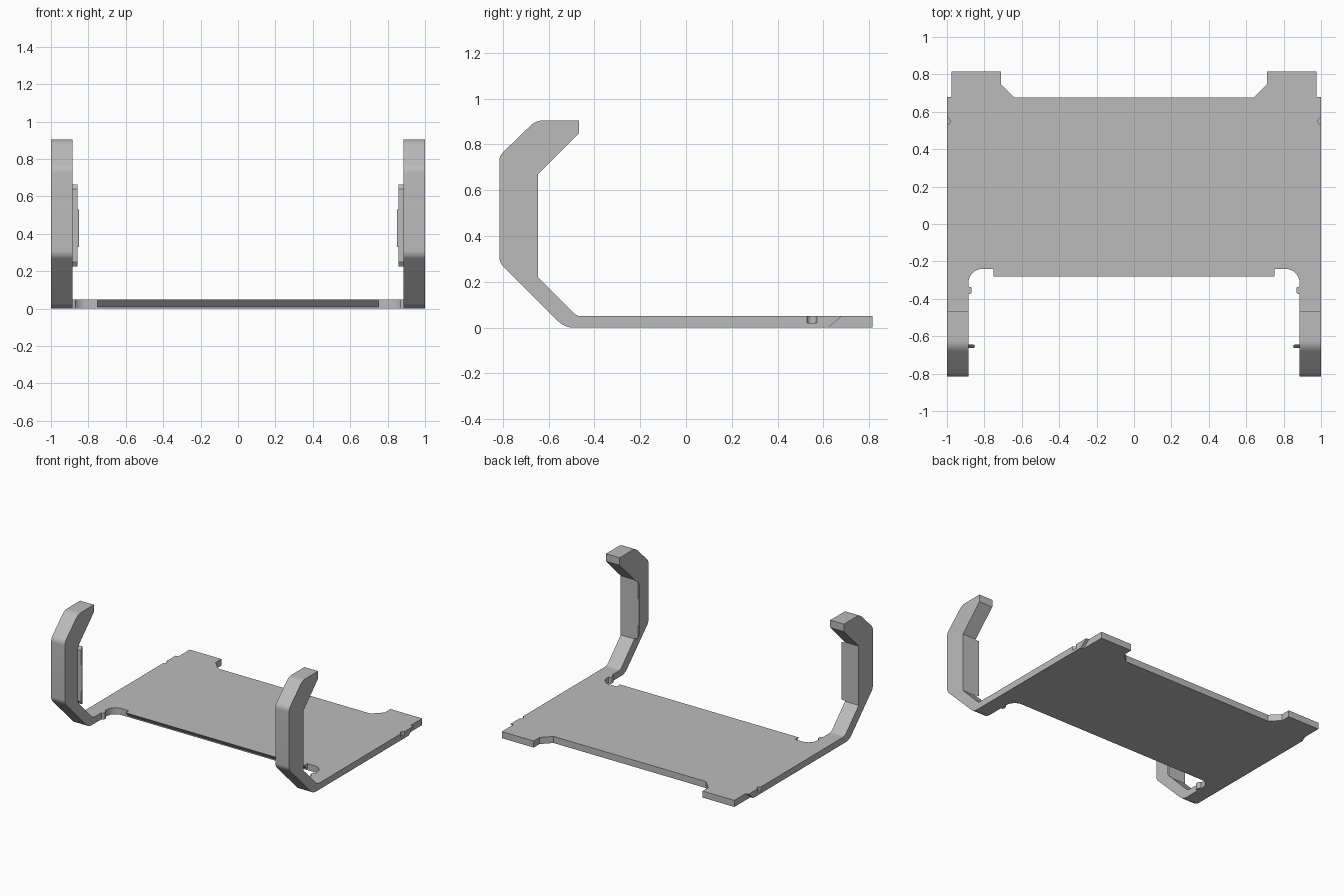
import bpy, bmesh, math
from mathutils import Vector

cube = bpy.data.objects.get("Cube")
if cube:
    bpy.data.objects.remove(cube)

GREY = (0.5, 0.5, 0.5, 1)
mat = bpy.data.materials.new("plain grey")
mat.use_nodes = True
mat.diffuse_color = GREY
mat.node_tree.nodes["Principled BSDF"].inputs["Base Color"].default_value = GREY

THICK = 0.05   # plate thickness
JOIN = -0.44   # where the arms meet the plate


def rounded(points, steps=8):
    """Outline from (a, b) or (a, b, tangent length) corners, rounding the latter."""
    out = []
    for i, p in enumerate(points):
        c = Vector(p[:2])
        if len(p) == 2:
            out.append(c)
            continue
        u = (Vector(points[i - 1][:2]) - c).normalized()
        v = (Vector(points[(i + 1) % len(points)][:2]) - c).normalized()
        a, b, w = c + u * p[2], c + v * p[2], math.sin(u.angle(v) / 2)
        for k in range(steps + 1):
            t = k / steps
            wa, wc, wb = (1 - t) ** 2, 2 * w * t * (1 - t), t * t
            out.append((a * wa + c * wc + b * wb) / (wa + wc + wb))
    return out


def prism(name, points, axis, lo, hi):
    """Extrude an outline along z (points are x, y) or along x (points are y, z)."""
    bm = bmesh.new()
    place = (lambda p: (p[0], p[1], lo)) if axis == "z" else (lambda p: (lo, p[0], p[1]))
    face = bm.faces.new([bm.verts.new(place(p)) for p in rounded(points)])
    new = bmesh.ops.extrude_face_region(bm, geom=[face])["geom"]
    shift = Vector((0, 0, hi - lo)) if axis == "z" else Vector((hi - lo, 0, 0))
    bmesh.ops.translate(bm, vec=shift, verts=[g for g in new if isinstance(g, bmesh.types.BMVert)])
    bmesh.ops.recalc_face_normals(bm, faces=bm.faces)
    mesh = bpy.data.meshes.new(name)
    bm.to_mesh(mesh)
    bm.free()
    mesh.materials.append(mat)
    ob = bpy.data.objects.new(name, mesh)
    bpy.context.collection.objects.link(ob)
    return ob


def circle(cx, cy, r, n=20):
    return [(cx + r * math.cos(k * math.tau / n), cy + r * math.sin(k * math.tau / n)) for k in range(n)]


def activate(ob):
    bpy.ops.object.select_all(action="DESELECT")
    ob.select_set(True)
    bpy.context.view_layer.objects.active = ob


def cut(ob, cutter):
    activate(ob)
    mod = ob.modifiers.new("cut", "BOOLEAN")
    mod.operation, mod.solver, mod.object = "DIFFERENCE", "EXACT", cutter
    bpy.ops.object.modifier_apply(modifier=mod.name)
    bpy.data.objects.remove(cutter)


def finish(ob):
    """Open the hidden joint faces, mirror to the other side and shade."""
    bm = bmesh.new()
    bm.from_mesh(ob.data)
    hidden = [f for f in bm.faces
              if all(abs(v.co.y - JOIN) < 1e-4 for v in f.verts)
              or all(abs(v.co.x) < 1e-4 for v in f.verts)]
    bmesh.ops.delete(bm, geom=hidden, context="FACES")
    bm.to_mesh(ob.data)
    bm.free()
    activate(ob)
    mod = ob.modifiers.new("mirror", "MIRROR")
    bpy.ops.object.modifier_apply(modifier=mod.name)
    bpy.ops.object.shade_smooth_by_angle(angle=math.radians(30))


# Base plate, left half: rear tab, front lip, rounded cutout and snap bump
plate = prism("base_plate", [
    (0, -0.28), (0.75, -0.28), (0.75, -0.24), (0.885, -0.24, 0.075),
    (0.885, -0.335), (0.868, -0.338, 0.008), (0.868, -0.372, 0.008), (0.885, -0.375),
    (0.885, JOIN), (1, JOIN), (1, 0.815), (0.71, 0.815), (0.71, 0.745),
    (0.64, 0.675), (0, 0.675)], "z", 0, THICK)

# Undercut below the front lip
cut(plate, prism("lip_cutter", [
    (-0.29, 0.06), (-0.24, 0.01), (-0.24, -0.01), (-0.29, -0.01)], "x", -0.1, 0.76))
# Slanted step on the outer side of the rear tab
cut(plate, prism("step_cutter", [
    (0.608, -0.01), (0.692, 0.06), (0.9, 0.06), (0.9, -0.01)], "x", 0.977, 1.1))
# Round pocket in the side edge
cut(plate, prism("pocket_cutter", circle(1.006, 0.55, 0.022), "z", 0.02, 0.07))
finish(plate)

# Hooked arms
arm = prism("hooked_arms", [
    (JOIN, 0), (-0.53, 0, 0.04), (-0.815, 0.285, 0.025), (-0.815, 0.75, 0.025),
    (-0.655, 0.905, 0.035), (-0.467, 0.905), (-0.467, 0.848), (-0.645, 0.67),
    (-0.645, 0.22), (-0.477, 0.05, 0.02), (JOIN, 0.05)], "x", 0.885, 1)
finish(arm)

# Thin guide rails on the inner faces of the arms
rail = prism("guide_rails", [
    (-0.645, 0.225), (-0.645, 0.665), (-0.663, 0.64), (-0.663, 0.25)], "x", 0.857, 0.885)
finish(rail)

# Rounded ridges along the rail edges
ridge = prism("rail_ridges", circle(0.857, -0.654, 0.008, 12), "z", 0.33, 0.53)
finish(ridge)
